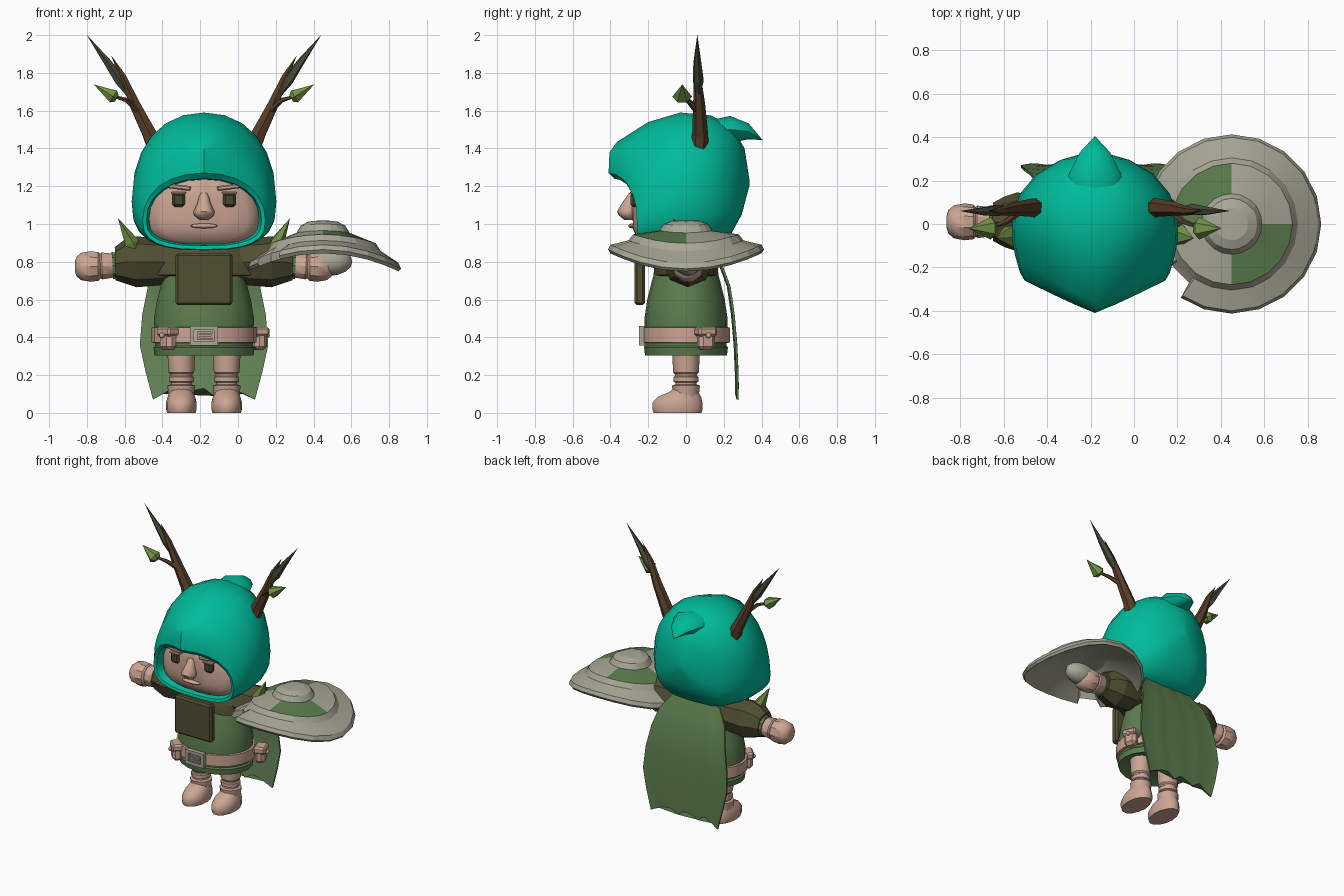
import bpy, bmesh, math
from mathutils import Vector, Matrix

if "Cube" in bpy.data.objects:
    bpy.data.objects.remove(bpy.data.objects["Cube"])

CX = -0.18  # centre line of the figure


def mat(name, r, g, b):
    m = bpy.data.materials.new(name)
    m.diffuse_color = (r, g, b, 1)
    m.use_nodes = True
    m.node_tree.nodes["Principled BSDF"].inputs["Base Color"].default_value = m.diffuse_color
    return m


TEAL = mat("teal cloth", 0.0, 0.50, 0.325)
SKIN = mat("skin and leather", 0.60, 0.38, 0.295)
GREEN = mat("green cloth", 0.105, 0.205, 0.075)
LINING = mat("pale green lining", 0.15, 0.27, 0.11)
OLIVE = mat("olive leather", 0.082, 0.078, 0.032)
BROWN = mat("brown wood", 0.10, 0.05, 0.022)
BARK = mat("dark bark", 0.062, 0.07, 0.042)
LEAF = mat("leaf green", 0.17, 0.29, 0.06)
STONE = mat("grey metal", 0.39, 0.39, 0.31)
EYE = mat("dark eye", 0.06, 0.068, 0.03)


def finish(bm, name, m, smooth=35):
    bmesh.ops.remove_doubles(bm, verts=bm.verts, dist=1e-5)
    bmesh.ops.recalc_face_normals(bm, faces=bm.faces)
    me = bpy.data.meshes.new(name)
    bm.to_mesh(me)
    bm.free()
    ob = bpy.data.objects.new(name, me)
    bpy.context.collection.objects.link(ob)
    me.materials.append(m)
    if smooth:
        bpy.ops.object.select_all(action='DESELECT')
        bpy.context.view_layer.objects.active = ob
        ob.select_set(True)
        bpy.ops.object.shade_smooth_by_angle(angle=math.radians(smooth))
    return ob


def loft(name, rings, m, smooth=35):
    """Skin closed rings of equal length and cap both ends."""
    bm = bmesh.new()
    vs = [[bm.verts.new(p) for p in r] for r in rings]
    n = len(vs[0])
    for a, b in zip(vs, vs[1:]):
        for i in range(n):
            j = (i + 1) % n
            bm.faces.new((a[i], a[j], b[j], b[i]))
    bm.faces.new(vs[0])
    bm.faces.new(vs[-1])
    return finish(bm, name, m, smooth)


def oval(x, y, z, rx, ry, n=16):
    return [(x + rx * math.cos(2 * math.pi * i / n), y + ry * math.sin(2 * math.pi * i / n), z) for i in range(n)]


def tube(name, pts, m, n=8, smooth=35, flat=1.0):
    """Tube through (point, radius) pairs along one main direction."""
    q = (Vector(pts[-1][0]) - Vector(pts[0][0])).to_track_quat('Z', 'Y')
    rings = []
    for p, r in pts:
        r = max(r, 0.0005)
        rings.append([Vector(p) + q @ Vector(v) for v in oval(0, 0, 0, r, r * flat, n)])
    return loft(name, rings, m, smooth)


def box(name, c, s, m, bevel=0.008, rot=None):
    bm = bmesh.new()
    bmesh.ops.create_cube(bm, size=1)
    bmesh.ops.scale(bm, vec=s, verts=bm.verts)
    if bevel:
        bmesh.ops.bevel(bm, geom=bm.edges[:], offset=bevel, segments=1, affect='EDGES')
    bmesh.ops.transform(bm, matrix=Matrix.Translation(c) @ (rot or Matrix()), verts=bm.verts)
    return finish(bm, name, m, 0)


def ball(name, c, s, m, u=14, v=9):
    bm = bmesh.new()
    bmesh.ops.create_uvsphere(bm, u_segments=u, v_segments=v, radius=1)
    bmesh.ops.transform(bm, matrix=Matrix.Translation(c) @ Matrix.Diagonal((*s, 1)), verts=bm.verts)
    return finish(bm, name, m, 45)


def egg(yt, yb, hw, zt, zb, n=24):
    """Upright ring: round top, squarish bottom, its middle pulled to a forward ridge."""
    zm = zb + (zt - zb) * 0.38
    out = []
    for i in range(n):
        a = 2 * math.pi * i / n
        s, c = math.sin(a), math.cos(a)
        p = 0.92 if c > 0 else 0.72
        x = math.copysign(abs(s) ** p, s) * hw
        z = zm + (abs(c) ** p * (zt - zm) if c > 0 else -abs(c) ** p * (zm - zb))
        out.append((CX + x, yb + (yt - yb) * (1 - abs(s) if c > 0 else 0), z))
    return out


# Hood, from inside the face opening round to the back
loft("hood", [egg(*r) for r in [
    (-.16, -.14, .28, 1.23, .91), (-.38, -.255, .305, 1.24, .885),
    (-.41, -.26, .325, 1.27, .865), (-.405, -.225, .345, 1.38, .86),
    (-.365, -.15, .367, 1.435, .86), (-.2, -.07, .383, 1.54, .86),
    (-.03, .03, .38, 1.59, .865), (.13, .14, .345, 1.575, .88),
    (.24, .23, .27, 1.52, .93), (.31, .295, .16, 1.4, 1.05),
    (.335, .335, .02, 1.24, 1.2)]], TEAL, 40)
tube("hood_tip", [((CX, .1, 1.46), .14), ((CX, .23, 1.50), .12), ((CX, .33, 1.49), .07),
                  ((CX, .405, 1.445), 0)], TEAL, 8, 50, .6)

# Head and face
loft("head", [egg(*r) for r in [(-.08, -.08, .3, 1.32, .87), (-.22, -.2, .29, 1.27, .88),
                                (-.28, -.25, .23, 1.24, .91), (-.295, -.28, .1, 1.16, .97)]], SKIN, 50)
loft("nose", [oval(CX, y, z, rx, ry, 8) for y, z, rx, ry in [
    (-.28, 1.165, .022, .02), (-.30, 1.11, .035, .04), (-.312, 1.065, .056, .053), (-.31, 1.045, .052, .045),
    (-.30, 1.02, .02, .025)]], SKIN, 50)
ball("mouth", (CX, -.285, .99), (.075, .02, .013), SKIN)
for s, side in ((-1, "left"), (1, "right")):
    box(side + "_eye", (CX + s * .135, -.27, 1.128), (.068, .045, .075), EYE, .014)
    box(side + "_eyelid", (CX + s * .135, -.273, 1.165), (.08, .045, .016), SKIN, .005)
    box(side + "_brow", (CX + s * .13, -.28, 1.195), (.12, .04, .025), SKIN, .006,
        Matrix.Rotation(s * -.12, 4, 'Y'))

# Tunic, belt and mantle
loft("tunic", [oval(CX, 0, z, rx, ry, 20) for z, rx, ry in [
    (.33, .2, .16), (.305, .262, .217), (.345, .268, .222), (.355, .258, .215), (.5, .265, .22), (.6, .248, .205),
    (.7, .222, .18), (.8, .19, .15), (.88, .14, .12)]], GREEN)
loft("belt", [oval(CX, 0, z, rx, ry, 20) for z, rx, ry in [
    (.37, .255, .21), (.372, .277, .232), (.452, .277, .232), (.455, .255, .21)]], SKIN)
loft("mantle", [oval(CX, 0, z, rx, ry, 12) for z, rx, ry in [
    (.72, .2, .14), (.73, .29, .172), (.8, .29, .165), (.9, .2, .12)]], OLIVE, 25)
box("chest_plate", (CX, -.245, .708), (.3, .055, .275), OLIVE, .012)
# Buckle bars: frame and inner tongue
for i, (x, z, w, h) in enumerate([(0, .45, .148, .022), (0, .368, .148, .022), (-.063, .409, .022, .1),
                                  (.063, .409, .022, .1), (.005, .426, .08, .011), (-.03, .409, .014, .045),
                                  (.005, .409, .07, .011), (.005, .392, .08, .011)]):
    box("buckle_bar_%d" % i, (CX + x, -.235, z), (w, .03, h), STONE, 0)
# Pouches turned to face outward from the belt
for k, (x, y) in enumerate([(-.19, -.18), (.292, .105)]):
    a = Matrix.Rotation(math.atan2(x, -y), 4, 'Z')
    c = Vector((CX + x, y, .385))
    box("pouch_%d" % k, c, (.09, .07, .105), SKIN, .02, a)
    box("pouch_flap_%d" % k, c + Vector((0, 0, .045)), (.105, .085, .05), SKIN, .012, a)
    ball("pouch_button_%d" % k, c + a @ Vector((0, -.044, .025)), (.015, .015, .015), SKIN, 8, 6)

# Cape: a flaring double sheet with a ragged hem and a pale inside
rows = [(.89, .19, .125), (.79, .265, .175), (.67, .297, .22), (.52, .327, .242), (.36, .34, .256),
        (.22, .31, .262), (.1, .27, .264)]
ragged = [-.03, .0, .035, -.005, .02, .03, -.01, .025, .02, .0, -.03]
rings = []
for k, (z, hw, y) in enumerate(rows):
    line = []
    for i in range(11):
        u = i / 5 - 1
        dz = ragged[i] if k == len(rows) - 1 else 0
        line.append(Vector((CX + u * hw, y + .004 * math.cos(u * 12), z + dz)))
    rings.append(line + [p + Vector((0, .012, 0)) for p in reversed(line)])
cape = loft("cape", rings, GREEN, 40)
cape.data.materials.append(LINING)
for f in cape.data.polygons:
    if f.normal.y < -.3:
        f.material_index = 1

# Arms, legs, antlers and shoulder leaves on both sides
for s, side in ((-1, "left"), (1, "right")):
    def P(x, y, z):
        return (CX + s * x, y, z)

    tube(side + "_sleeve", [(P(.12, .01, .8), .1), (P(.24, .01, .80), .125), (P(.36, .01, .80), .135),
                            (P(.42, .01, .80), .115), (P(.47, .01, .79), .088), (P(.46, .01, .79), .06)], OLIVE, 8, 20)
    tube(side + "_undersleeve", [(P(.4, .01, .785), .06), (P(.485, .01, .78), .075), (P(.485, .01, .78), .05)],
         GREEN, 10)
    tube(side + "_cuff", [(P(.46, .01, .78), .06), (P(.475, .01, .78), .066), (P(.54, .01, .778), .075),
                          (P(.56, .01, .775), .06)], SKIN, 10)
    tube(side + "_fist", [(P(.54, .01, .775), .06), (P(.56, .01, .775), .08), (P(.60, .01, .775), .085),
                          (P(.65, .01, .775), .076), (P(.675, .01, .775), .055), (P(.683, .01, .775), .03)], SKIN, 10)

    lx = CX + s * .12
    loft(side + "_leg", [oval(lx, 0, z, r, r, 12) for z, r in [
        (.36, .075), (.29, .072), (.215, .068), (.205, .058), (.195, .058), (.19, .066), (.165, .066), (.16, .056),
        (.15, .056), (.145, .074), (.11, .07), (.07, .065)]], SKIN)
    loft(side + "_boot", [oval(lx, y, z, rx, ry, 14) for z, y, rx, ry in [
        (0, -.045, .076, .13), (.02, -.045, .081, .137), (.055, -.045, .081, .135), (.085, -.035, .073, .118),
        (.11, -.012, .062, .08), (.13, 0, .055, .065)]], SKIN, 40)

    tube(side + "_antler", [(P(.255, .07, 1.40), .05), (P(.29, .075, 1.48), .042), (P(.365, .07, 1.63), .032),
                            (P(.43, .06, 1.78), .02), (P(.49, .06, 1.89), 0)], BROWN, 6, 0)
    tube(side + "_antler_tip", [(P(.39, .065, 1.67), .01), (P(.445, .065, 1.76), .029), (P(.51, .06, 1.855), .021),
                                (P(.62, .06, 2.0), 0)], BARK, 5, 0)
    tube(side + "_twig", [(P(.35, .06, 1.60), .02), (P(.41, .01, 1.655), .013), (P(.49, -.02, 1.68), .007)], BROWN, 5, 0)
    tube(side + "_antler_leaf", [(P(.462, -.02, 1.665), .03), (P(.48, -.02, 1.675), .052), (P(.582, -.02, 1.738), 0)],
         LEAF, 6, 0, .8)
    # Broad pointed leaf on the shoulder
    tube(side + "_shoulder_leaf", [(P(.37, -.05, .87), .05), (P(.385, -.05, .9), .058), (P(.455, -.065, 1.03), 0)],
         LEAF, 5, 0, .7)

# Shield: bent round dish with a boss, stepped bands and a chipped edge
SX = .45
profile = [(.001, 1.02), (.075, 1.017), (.118, 1.0), (.14, .965), (.28, .945), (.305, .913), (.40, .89),
           (.413, .865), (.40, .845), (.3, .88), (.15, .925), (.001, .94)]
angles = [(i * 18, False) for i in range(12)] + [(213, False), (214.5, True), (234, True), (235.5, False)]
angles += [(i * 18, False) for i in range(14, 20)]
rings = []
for r0, z in profile:
    ring = []
    for deg, chipped in angles:
        r = min(r0, .335) if chipped else r0
        x, y = r * math.cos(math.radians(deg)), r * math.sin(math.radians(deg))
        ring.append((SX + x, y, z - .6 * x * x))
    rings.append(ring)
shield = loft("shield", rings, STONE, 15)
shield.data.materials.append(GREEN)
for f in shield.data.polygons:  # two opposite painted quarters on the inner band
    dx, dy = f.center.x - SX, f.center.y
    if .16 < math.hypot(dx, dy) < .25 and f.normal.z > 0 and dx * dy < 0:
        f.material_index = 1
ball("shield_grip", (.48, .01, .8), (.125, .075, .075), STONE, 12, 8)
